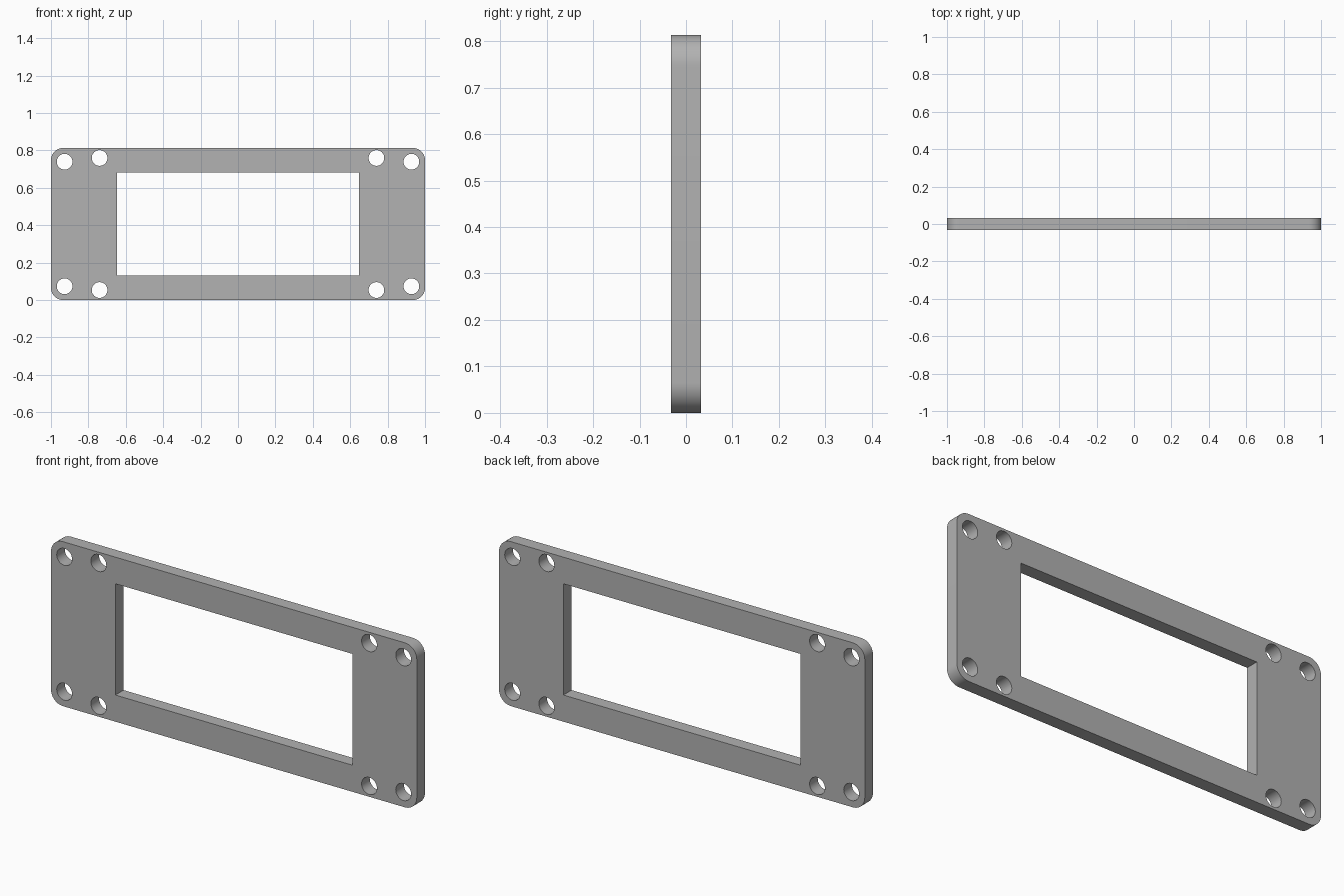
import bpy, bmesh
from math import pi, cos, sin, radians
from mathutils import Vector

default = bpy.data.objects.get("Cube")
if default:
    bpy.data.objects.remove(default)

HEIGHT, THICK = 0.813, 0.064
MID = HEIGHT / 2
CORNER, HOLE = 0.065, 0.042
SIGNS = [(1, 1), (-1, 1), (-1, -1), (1, -1)]

grey = bpy.data.materials.new("plain grey")
grey.use_nodes = True
colour = (0.445, 0.445, 0.445, 1)
grey.diffuse_color = colour
grey.node_tree.nodes["Principled BSDF"].inputs["Base Color"].default_value = colour


def arc(cx, cz, r, start, sweep, steps):
    return [(cx + r * cos(start + sweep * i / steps),
             cz + r * sin(start + sweep * i / steps)) for i in range(steps + 1)]


def add_loop(bm, points):
    verts = [bm.verts.new((x, -THICK / 2, MID + z)) for x, z in points]
    return [bm.edges.new((v, verts[i - 1])) for i, v in enumerate(verts)]


bm = bmesh.new()

# Rounded outer outline
outline = []
for i, (sx, sz) in enumerate(SIGNS):
    outline += arc(sx * (1 - CORNER), sz * (MID - CORNER), CORNER, i * pi / 2, pi / 2, 12)
edges = add_loop(bm, outline)

# Rectangular window
edges += add_loop(bm, [(sx * 0.648, sz * 0.275) for sx, sz in SIGNS])

# Two screw holes near each corner
for sx, sz in SIGNS:
    for x, z in [(0.927, 0.333), (0.74, 0.353)]:
        edges += add_loop(bm, arc(sx * x, sz * z, HOLE, 0, 2 * pi, 40)[:-1])

# Fill the outline around its openings and give it thickness
bmesh.ops.triangle_fill(bm, edges=edges, use_beauty=True, normal=Vector((0, -1, 0)))
solid = bmesh.ops.extrude_face_region(bm, geom=bm.faces[:], use_keep_orig=True)
back = [g for g in solid["geom"] if isinstance(g, bmesh.types.BMVert)]
bmesh.ops.translate(bm, verts=back, vec=(0, THICK, 0))
bmesh.ops.recalc_face_normals(bm, faces=bm.faces[:])
bmesh.ops.dissolve_limit(bm, angle_limit=radians(0.5), verts=bm.verts[:], edges=bm.edges[:])

mesh = bpy.data.meshes.new("mounting_plate")
bm.to_mesh(mesh)
bm.free()
mesh.materials.append(grey)
plate = bpy.data.objects.new("mounting_plate", mesh)
bpy.context.collection.objects.link(plate)

# Smooth the rounded walls, keep the rims sharp
bpy.ops.object.select_all(action="DESELECT")
plate.select_set(True)
bpy.context.view_layer.objects.active = plate
bpy.ops.object.shade_smooth_by_angle(angle=radians(30))
